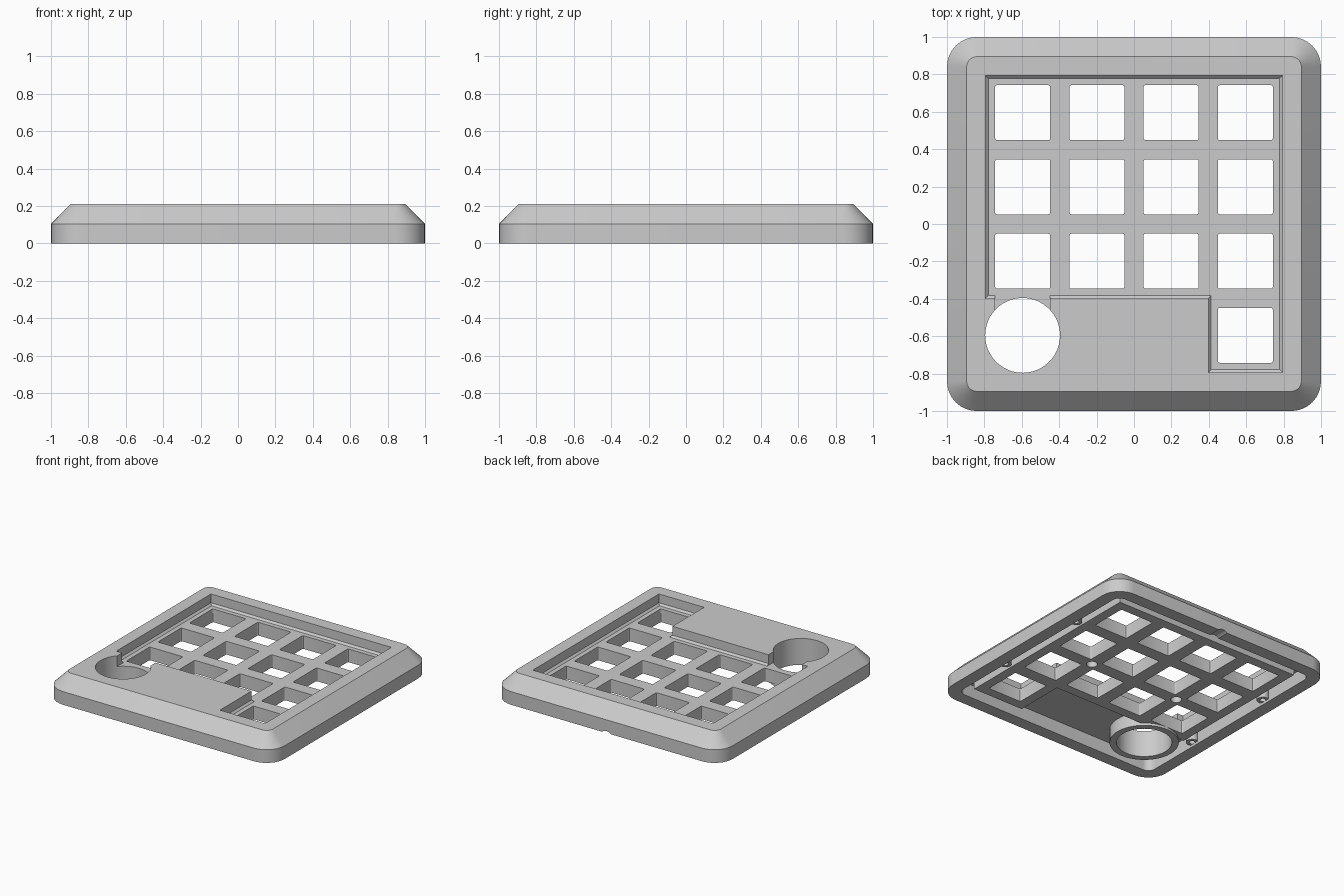
import bpy, bmesh, math

cube = bpy.data.objects.get("Cube")
if cube:
    bpy.data.objects.remove(cube, do_unlink=True)

grey = bpy.data.materials.new("plain grey")
grey.use_nodes = True
grey.diffuse_color = (0.6, 0.6, 0.6, 1)
grey.node_tree.nodes["Principled BSDF"].inputs["Base Color"].default_value = (0.6, 0.6, 0.6, 1)

HEIGHT, CEILING, PLATE_TOP, PLATE_BOTTOM = 0.21, 0.105, 0.125, 0.02
PITCH = 0.397


def rounded_rect(half_x, half_y, radius, cx=0, cy=0, steps=8):
    points = []
    for quarter, (sx, sy) in enumerate([(1, 1), (-1, 1), (-1, -1), (1, -1)]):
        for i in range(steps + 1):
            a = (quarter + i / steps) * math.pi / 2
            points.append((cx + sx * (half_x - radius) + radius * math.cos(a),
                           cy + sy * (half_y - radius) + radius * math.sin(a)))
    return points


def circle(cx, cy, radius, steps=32):
    return [(cx + radius * math.cos(math.tau * i / steps),
             cy + radius * math.sin(math.tau * i / steps)) for i in range(steps)]


def key_area(grow):
    """Three rows of keys plus one more key at the front, outset by grow."""
    w, s = 2 * PITCH + grow, PITCH
    return [(w, w), (-w, w), (-w, -s - grow), (s - grow, -s - grow), (s - grow, -w), (w, -w)]


def solid(name, *stacks):
    """Each stack is a list of (outline, z) layers joined into a closed solid."""
    bm = bmesh.new()
    for stack in stacks:
        rings = [[bm.verts.new((x, y, z)) for x, y in outline] for outline, z in stack]
        bm.faces.new(rings[0][::-1])
        bm.faces.new(rings[-1])
        n = len(rings[0])
        for low, high in zip(rings, rings[1:]):
            for i in range(n):
                j = (i + 1) % n
                bm.faces.new((low[i], low[j], high[j], high[i]))
    bmesh.ops.recalc_face_normals(bm, faces=bm.faces)
    mesh = bpy.data.meshes.new(name)
    bm.to_mesh(mesh)
    bm.free()
    mesh.materials.append(grey)
    obj = bpy.data.objects.new(name, mesh)
    bpy.context.collection.objects.link(obj)
    return obj


def prism(outline, z0, z1):
    return [(outline, z0), (outline, z1)]


def combine(target, tool, operation):
    tool.hide_render = True
    mod = target.modifiers.new(tool.name, 'BOOLEAN')
    mod.operation, mod.solver, mod.object = operation, 'EXACT', tool
    bpy.context.view_layer.objects.active = target
    bpy.ops.object.modifier_apply(modifier=mod.name)
    bpy.data.objects.remove(tool, do_unlink=True)


# Outer shell with a bevelled top
case = solid("keypad_case", [
    (rounded_rect(1, 1, 0.16), 0),
    (rounded_rect(1, 1, 0.16), 0.105),
    (rounded_rect(0.895, 0.895, 0.055), HEIGHT)])

# Hollow underside
combine(case, solid("cavity", prism(rounded_rect(0.9, 0.9, 0.06), -0.1, CEILING)), 'DIFFERENCE')

# Key plate, knob collar and screw bosses inside the hollow
combine(case, solid("key_plate", prism(key_area(0.025), PLATE_BOTTOM, 0.16)), 'UNION')
knob = (-1.5 * PITCH, -1.5 * PITCH)
combine(case, solid("knob_collar", prism(circle(*knob, 0.25, 48), 0, 0.15)), 'UNION')
boss_spots = [(sx * 0.88, sy * PITCH) for sx in (-1, 1) for sy in (-1, 1)]
combine(case, solid("screw_bosses", *[prism(circle(x, y, 0.045), PLATE_BOTTOM, 0.14)
                                      for x, y in boss_spots]), 'UNION')

# Sunken key area with a sloped foot, and the slot that joins it to the knob hole
combine(case, solid("key_well", [(key_area(-0.015), PLATE_TOP), (key_area(0), PLATE_TOP + 0.015),
                                 (key_area(0), 0.3)]), 'DIFFERENCE')
combine(case, solid("knob_slot", prism(rounded_rect(0.147, 0.12, 0.01, knob[0], -0.48),
                                       PLATE_TOP, 0.3)), 'DIFFERENCE')

# Round knob hole
combine(case, solid("knob_hole", prism(circle(*knob, 0.2, 64), -0.1, 0.3)), 'DIFFERENCE')

# Square key holes
keys = [((c - 1.5) * PITCH, (r - 1.5) * PITCH)
        for r in range(4) for c in range(4) if r > 0 or c == 3]
combine(case, solid("key_holes", *[prism(rounded_rect(0.147, 0.147, 0.01, x, y, 3), -0.1, 0.3)
                                   for x, y in keys]), 'DIFFERENCE')

# Blind screw holes from below
screws = [prism(circle(x, y, 0.022, 16), -0.1, 0.09) for x, y in boss_spots]
screws += [prism(circle(sx * PITCH, 0, 0.04, 24), -0.1, 0.09) for sx in (-1, 1)]
combine(case, solid("screw_holes", *screws), 'DIFFERENCE')

# Shallow cable notch under the back wall
notch = solid("cable_notch", prism(circle(0, 0, 0.06), -0.1, 0.1))
notch.rotation_euler.x = math.pi / 2
notch.location = (0, 0.98, -0.045)
bpy.context.view_layer.update()
combine(case, notch, 'DIFFERENCE')

# Smooth round walls, crisp edges
bpy.ops.object.select_all(action='DESELECT')
case.select_set(True)
bpy.context.view_layer.objects.active = case
bpy.ops.object.shade_smooth_by_angle(angle=math.radians(30))
